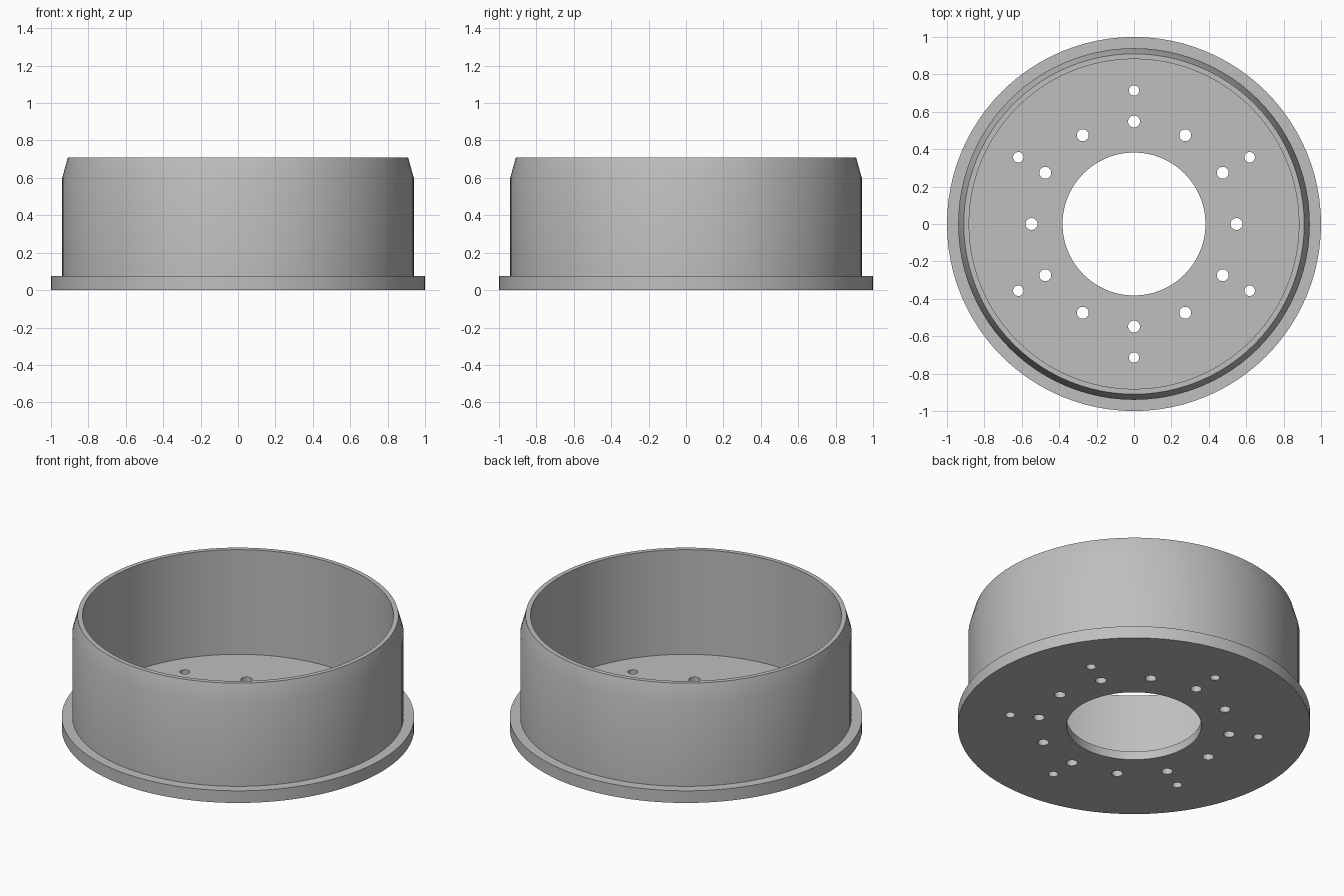
import bpy
from math import sin, cos, pi, radians

cube = bpy.data.objects.get("Cube")
if cube:
    bpy.data.objects.remove(cube, do_unlink=True)

SEGMENTS = 96

# Single grey metal
metal = bpy.data.materials.new("grey metal")
metal.use_nodes = True
colour = (0.52, 0.52, 0.52, 1)
metal.diffuse_color = colour
metal.node_tree.nodes["Principled BSDF"].inputs["Base Color"].default_value = colour


def lathe(name, profile, steps):
    """Revolve a closed (radius, height) profile around z."""
    n = len(profile)
    verts = [(r * cos(2 * pi * i / steps), r * sin(2 * pi * i / steps), z)
             for i in range(steps) for r, z in profile]
    faces = []
    for i in range(steps):
        a, b = i * n, (i + 1) % steps * n
        for j in range(n):
            k = (j + 1) % n
            faces.append((a + j, b + j, b + k, a + k))
    mesh = bpy.data.meshes.new(name)
    mesh.from_pydata(verts, [], faces)
    obj = bpy.data.objects.new(name, mesh)
    bpy.context.collection.objects.link(obj)
    return obj


# Drum: flange, wall with tapered lip, inner wall, floor and centre bore
drum = lathe("brake_drum", [
    (0.382, 0), (1, 0), (1, 0.076), (0.94, 0.076), (0.94, 0.6),
    (0.91, 0.708), (0.882, 0.708), (0.882, 0.053), (0.382, 0.053),
], SEGMENTS)
drum.data.materials.append(metal)

# Bolt hole cutters: an inner ring of twelve and an outer ring of six
cutters = bpy.data.collections.new("hole_cutters")
bpy.context.scene.collection.children.link(cutters)
for count, ring, radius in ((12, 0.548, 0.032), (6, 0.714, 0.028)):
    for i in range(count):
        angle = 2 * pi * i / count + pi / 2
        bpy.ops.mesh.primitive_cylinder_add(
            vertices=24, radius=radius, depth=0.4,
            location=(ring * cos(angle), ring * sin(angle), 0))
        cutter = bpy.context.object
        cutter.name = "hole_cutter"
        cutter.data.materials.append(metal)
        cutter.hide_render = True
        for c in list(cutter.users_collection):
            c.objects.unlink(cutter)
        cutters.objects.link(cutter)

# Cut the holes, then discard the cutters
cut = drum.modifiers.new("bolt_holes", "BOOLEAN")
cut.operation = "DIFFERENCE"
cut.solver = "EXACT"
cut.operand_type = "COLLECTION"
cut.collection = cutters
bpy.ops.object.select_all(action="DESELECT")
drum.select_set(True)
bpy.context.view_layer.objects.active = drum
bpy.ops.object.modifier_apply(modifier=cut.name)
for cutter in list(cutters.objects):
    bpy.data.objects.remove(cutter, do_unlink=True)
bpy.data.collections.remove(cutters)

bpy.ops.object.shade_smooth_by_angle(angle=radians(30))
